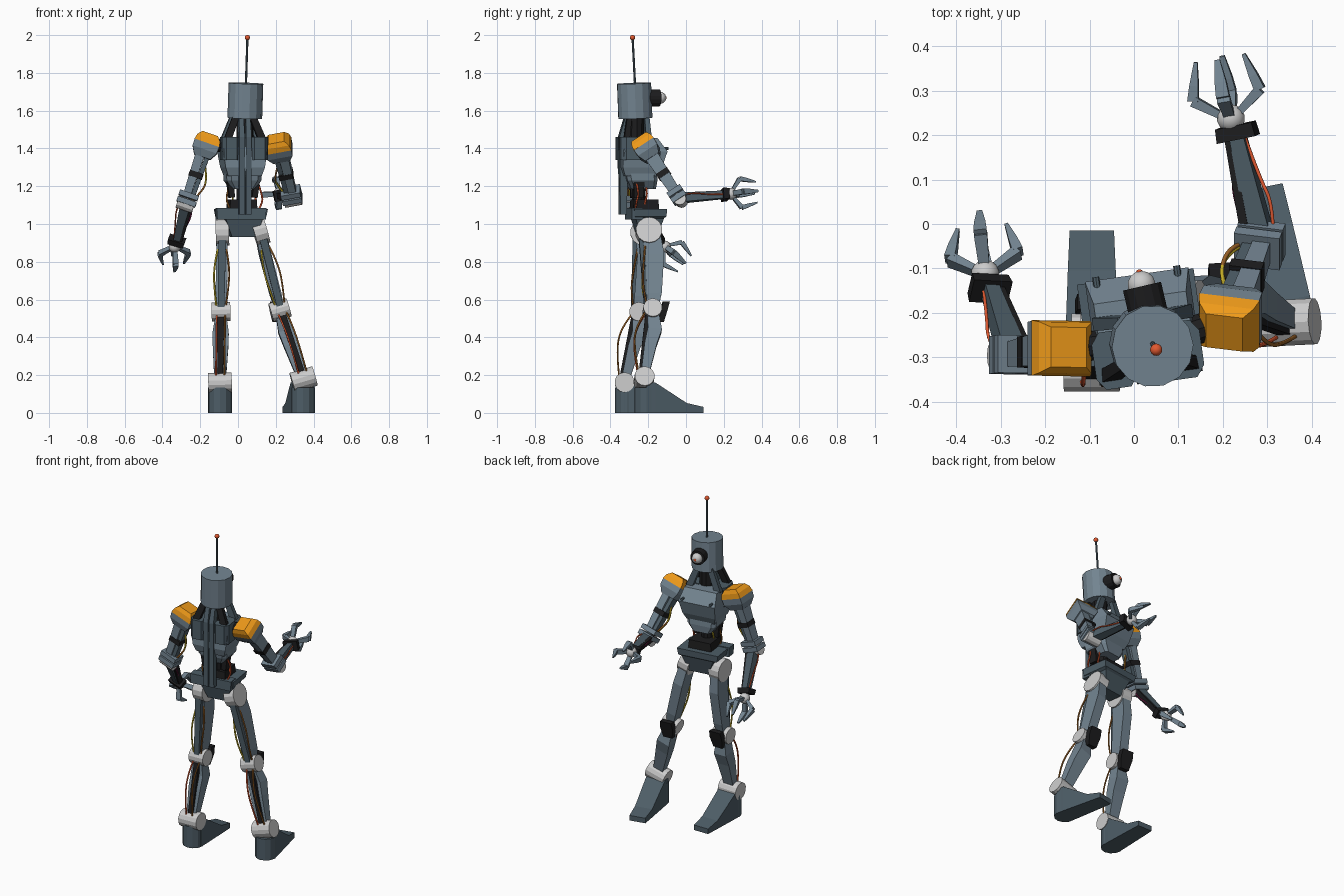
import bpy, bmesh, math
from mathutils import Vector as V, Matrix

if "Cube" in bpy.data.objects:
    bpy.data.objects.remove(bpy.data.objects["Cube"])


def material(name, col):
    m = bpy.data.materials.new(name)
    m.diffuse_color = (*col, 1)
    m.use_nodes = True
    m.node_tree.nodes["Principled BSDF"].inputs["Base Color"].default_value = m.diffuse_color
    return m


STEEL = material("steel", (0.17, 0.23, 0.28))
DARK = material("dark_steel", (0.075, 0.11, 0.135))
BLACK = material("black", (0.012, 0.012, 0.013))
WHITE = material("pale_joint", (0.62, 0.63, 0.62))
ORANGE = material("orange", (0.85, 0.32, 0.01))
RED = material("red", (0.75, 0.1, 0.03))
BROWN = material("cable_brown", (0.32, 0.12, 0.02))
YELLOW = material("cable_yellow", (0.6, 0.45, 0.02))
PINK = material("cable_pink", (0.25, 0.02, 0.1))


def finish(bm, name, mat):
    bmesh.ops.recalc_face_normals(bm, faces=bm.faces)
    me = bpy.data.meshes.new(name)
    bm.to_mesh(me)
    bm.free()
    me.materials.append(mat)
    ob = bpy.data.objects.new(name, me)
    bpy.context.collection.objects.link(ob)
    return ob


def loft(name, secs, mat, side=(1, 0, 0), axis=None, c=0.0):
    """Tapered bar through sections (centre, width, depth), corners cut by c."""
    ax = V(axis) if axis else V(secs[-1][0]) - V(secs[0][0])
    ax.normalize()
    x = V(side)
    x = (x - ax * x.dot(ax)).normalized()
    y = ax.cross(x)
    k = 1 - 2 * c
    shape = [(-1, -1), (1, -1), (1, 1), (-1, 1)] if c == 0 else [
        (-k, -1), (k, -1), (1, -k), (1, k), (k, 1), (-k, 1), (-1, k), (-1, -k)]
    bm = bmesh.new()
    rings = [[bm.verts.new(V(p) + x * (u * w / 2) + y * (v * d / 2)) for u, v in shape]
             for p, w, d in secs]
    n = len(shape)
    for a, b in zip(rings, rings[1:]):
        for i in range(n):
            bm.faces.new((a[i], a[(i + 1) % n], b[(i + 1) % n], b[i]))
    bm.faces.new(rings[0][::-1])
    bm.faces.new(rings[-1])
    return finish(bm, name, mat)


def cyl(name, p0, p1, r, mat, n=12, r2=None):
    p0, p1 = V(p0), V(p1)
    d = p1 - p0
    M = Matrix.Translation((p0 + p1) / 2) @ d.to_track_quat('Z', 'Y').to_matrix().to_4x4()
    bm = bmesh.new()
    bmesh.ops.create_cone(bm, cap_ends=True, segments=n, radius1=r,
                          radius2=r if r2 is None else r2, depth=d.length, matrix=M)
    return finish(bm, name, mat)


def ball(name, p, r, mat):
    bm = bmesh.new()
    bmesh.ops.create_uvsphere(bm, u_segments=14, v_segments=9, radius=r,
                              matrix=Matrix.Translation(p))
    for f in bm.faces:
        f.smooth = True
    return finish(bm, name, mat)


def cable(name, pts, mat, r=0.005):
    cu = bpy.data.curves.new(name, 'CURVE')
    cu.dimensions = '3D'
    cu.bevel_depth, cu.bevel_resolution, cu.resolution_u = r, 1, 5
    sp = cu.splines.new('NURBS')
    sp.points.add(len(pts) - 1)
    for q, p in zip(sp.points, pts):
        q.co = (*p, 1)
    sp.use_endpoint_u, sp.order_u = True, 3
    cu.materials.append(mat)
    bpy.context.collection.objects.link(bpy.data.objects.new(name, cu))


# torso frame is turned a little to the left
X = V((0.99, 0.14, 0))
Y = V((-0.14, 0.99, 0))
C = V((0.025, -0.25, 0))


def T(x, y, z):
    return C + X * x + Y * y + V((0, 0, z))


# head, eye, antenna
cyl("head", (0.036, -0.268, 1.56), (0.042, -0.275, 1.745), 0.092, STEEL, 14)
cyl("eye_housing", (0.032, -0.2, 1.668), (0.018, -0.14, 1.668), 0.045, BLACK, 14)
ball("eye", (0.017, -0.137, 1.668), 0.032, WHITE)
ball("pupil", (0.0125, -0.111, 1.668), 0.009, RED)
cyl("antenna", (0.042, -0.27, 1.74), (0.05, -0.283, 1.99), 0.006, DARK, 8)
ball("antenna_tip", (0.05, -0.283, 1.987), 0.014, RED)

# neck with splayed struts
cyl("neck_core", T(0.01, -0.02, 1.42), (0.036, -0.265, 1.57), 0.045, BLACK, 10)
for sx in (-1, 1):
    for sy in (-1, 1):
        loft("neck_strut", [(T(sx * 0.095, sy * 0.06 - 0.02, 1.44), 0.04, 0.03),
                            (T(sx * 0.04, sy * 0.045 - 0.01, 1.58), 0.035, 0.025)],
             BLACK if sy < 0 else DARK, X)

# chest, back plates, belly, spine
loft("chest", [(T(0, 0.0, 1.455), 0.21, 0.17), (T(0, 0.02, 1.385), 0.235, 0.235),
               (T(0, 0.005, 1.30), 0.21, 0.21), (T(0, 0.0, 1.255), 0.18, 0.17)],
     STEEL, X, (0, 0, 1))
for s in (-1, 1):
    loft("back_plate", [(T(s * 0.075, -0.045, 1.34), 0.095, 0.13),
                        (T(s * 0.075, -0.045, 1.46), 0.095, 0.13)], DARK, X, c=0.2)
    loft("spine_rail", [(T(s * 0.018, -0.085, 1.05), 0.03, 0.035),
                        (T(s * 0.018, -0.085, 1.46), 0.03, 0.045),
                        (T(s * 0.018, -0.055, 1.57), 0.024, 0.04)], DARK, X, (0, 0, 1))
    cyl("chest_stud", T(s * 0.092, 0.115, 1.40), T(s * 0.092, 0.145, 1.40), 0.008, DARK, 8)
    loft("waist_strut", [(T(s * 0.06, -0.01, 1.14), 0.03, 0.05),
                         (T(s * 0.075, -0.01, 1.25), 0.03, 0.06)], BLACK, X)
loft("belly", [(T(0, 0.02, 1.185), 0.12, 0.13), (T(0, 0.01, 1.23), 0.185, 0.16),
               (T(0, 0, 1.30), 0.19, 0.17)], STEEL, X, (0, 0, 1), 0.12)
cyl("waist_core", T(0, 0.0, 1.05), T(0, 0.0, 1.2), 0.035, BLACK, 10)
loft("waist_base", [(T(-0.0, 0.03, 1.06), 0.15, 0.14), (T(-0.0, 0.03, 1.13), 0.14, 0.13)], BLACK, X)

# pelvis
P = V((0.015, -0.205, 0))
loft("pelvis", [(P + V((0.012, 0, 0.93)), 0.13, 0.09), (P + V((0.008, 0, 1.03)), 0.20, 0.15),
                (P + V((0, 0, 1.04)), 0.25, 0.17), (P + V((0, 0, 1.08)), 0.265, 0.175)],
     DARK, X, (0, 0, 1))
loft("pelvis_back_plate", [(P + V((0, -0.07, 1.025)), 0.26, 0.06),
                           (P + V((0, -0.07, 1.085)), 0.265, 0.06)], DARK, X)


def finger(name, pts):
    a, b, c = pts
    side = (b - a).cross(c - a).normalized()
    loft(name + "_base", [(a, 0.024, 0.016), (b, 0.03, 0.024)], STEEL, side)
    loft(name + "_tip", [(b, 0.03, 0.024), (b.lerp(c, 0.4), 0.026, 0.02), (c, 0.012, 0.008)],
         STEEL, side)


def hand(pre, palm, d):
    palm, d = V(palm), V(d).normalized()
    sx = (V((1, 0, 0)) - d * d.x).normalized()
    up = sx.cross(d)
    ball(pre + "_palm", palm, 0.032, WHITE)
    for i in range(4):
        a = i * math.pi / 2 + 0.1
        r = sx * math.cos(a) + up * math.sin(a)
        finger(pre + "_finger", [palm + r * 0.02 + d * 0.01, palm + r * 0.077 + d * 0.053,
                                 palm + r * 0.055 + d * 0.138])


def arm(pre, s, S, E, W, palm, d):
    S, E, W = V(S), V(E), V(W)
    a = (E - S).normalized()
    out = (V((s, 0, 0)) - a * (s * a.x)).normalized()
    fwd = a.cross(out)
    f = (W - E).normalized()
    # shoulder cap: orange shell over grey collar
    loft(pre + "_shoulder_cap", [(S - a * 0.055, 0.085, 0.09), (S - a * 0.032, 0.125, 0.115),
                                 (S - a * 0.002, 0.14, 0.125)], ORANGE, out, a)
    loft(pre + "_shoulder_collar", [(S - a * 0.002, 0.138, 0.123), (S + a * 0.035, 0.135, 0.12),
                                    (S + a * 0.075, 0.09, 0.085)], STEEL, out, a)
    cyl(pre + "_shoulder_axle", T(s * 0.08, -0.01, 1.41), S, 0.035, BLACK, 10)
    # upper arm
    loft(pre + "_upper_arm", [(S + a * 0.06 + out * 0.015, 0.05, 0.075), (E - a * 0.03 + out * 0.01, 0.04, 0.055)],
         STEEL, out)
    loft(pre + "_upper_arm_inner", [(S + a * 0.06 - out * 0.025, 0.025, 0.05),
                                    (E - a * 0.03 - out * 0.022, 0.022, 0.04)], DARK, out)
    m = S.lerp(E, 0.55)
    loft(pre + "_arm_band", [(m - a * 0.015, 0.075, 0.07), (m + a * 0.015, 0.075, 0.07)], BLACK, out)
    # elbow plates and joint
    for k in (-0.042, -0.006):
        loft(pre + "_elbow_plate", [(E + a * k, 0.105, 0.085), (E + a * (k + 0.028), 0.105, 0.085)], STEEL, out)
    cyl(pre + "_elbow_joint", E + a * 0.022 - out * 0.045, E + a * 0.022 + out * 0.045, 0.034, WHITE)
    # forearm and wrist
    loft(pre + "_forearm", [(E + a * 0.01, 0.055, 0.05), (W, 0.032, 0.04)], DARK, out)
    loft(pre + "_forearm_bar", [(E - out * 0.03, 0.02, 0.04), (W - out * 0.02, 0.018, 0.03)], BLACK, out)
    loft(pre + "_wrist_cuff", [(W - f * 0.014, 0.09, 0.06), (W + f * 0.018, 0.085, 0.055)], BLACK, out)
    loft(pre + "_wrist_link", [(W, 0.04, 0.035), (V(palm), 0.025, 0.025)], DARK, out)
    hand(pre, palm, d)
    # arm cables
    for k, mt in ((0.4, YELLOW), (0.9, BROWN)):
        cable(pre + "_arm_cable", [S.lerp(E, 0.3) - out * 0.02, S.lerp(E, 0.55) - out * 0.065 + fwd * 0.02 * k,
                                   S.lerp(E, 0.8) - out * 0.06 - fwd * 0.03 * k, E - out * 0.02], mt)
    for k, mt in ((-1, PINK), (1, RED)):
        cable(pre + "_forearm_cable", [E + out * 0.03 * k, E.lerp(W, 0.3) + out * 0.045 * k - fwd * 0.02,
                                       E.lerp(W, 0.6) + out * 0.03 * k, W + out * 0.015 * k], mt, 0.004)


arm("right", 1, (0.215, -0.215, 1.41), (0.285, -0.04, 1.145), (0.232, 0.205, 1.155),
    (0.218, 0.238, 1.16), (-0.18, 0.97, 0.06))
arm("left", -1, (-0.165, -0.28, 1.425), (-0.27, -0.295, 1.125), (-0.325, -0.145, 0.91),
    (-0.335, -0.112, 0.88), (-0.05, 0.75, -0.65))


def leg(pre, H, K, A, axis, yaw):
    H, K, A, ax = V(H), V(K), V(A), V(axis).normalized()
    fw = V((math.sin(yaw), math.cos(yaw), 0))
    sd = V((fw.y, -fw.x, 0))
    for nm, p, r, w in (("hip", H, 0.07, 0.07), ("knee", K, 0.05, 0.10), ("ankle", A, 0.053, 0.125)):
        cyl(f"{pre}_{nm}_joint", p - ax * w / 2, p + ax * w / 2, r, WHITE, 14)
    # thigh and shin
    m = fw * 0.025
    loft(pre + "_thigh", [(H + m * 0.3, 0.055, 0.10), (H.lerp(K, 0.3) + m, 0.062, 0.10),
                          (H.lerp(K, 0.8) + m * 0.5, 0.06, 0.08), (K, 0.045, 0.06)], STEEL, ax, K - H)
    loft(pre + "_thigh_back", [(H.lerp(K, 0.1) - m, 0.04, 0.06), (K - m, 0.035, 0.035)], DARK, ax)
    loft(pre + "_shin", [(K, 0.05, 0.06), (K.lerp(A, 0.3) + m, 0.085, 0.075),
                         (K.lerp(A, 0.5) + m * 0.5, 0.082, 0.065), (A, 0.06, 0.04)], STEEL, ax, A - K)
    loft(pre + "_shin_back", [(K - m * 0.8, 0.035, 0.03), (A - m * 0.8, 0.03, 0.025)], BLACK, ax)
    # knee pad
    up = V((0, 0, 1))
    loft(pre + "_knee_pad", [(K + fw * 0.045 - up * 0.065, 0.06, 0.03), (K + fw * 0.062, 0.085, 0.035),
                             (K + fw * 0.075 + up * 0.045, 0.075, 0.035)], BLACK, ax, up)
    # foot: heel cup and wedge with flat toe
    G = V((A.x, A.y, 0))
    cyl(pre + "_heel", G + fw * 0.012, G + fw * 0.012 + up * 0.135, 0.063, DARK, 12)
    loft(pre + "_foot", [(G + fw * t + up * h / 2, w, h) for t, h, w in
                         ((0.0, 0.165, 0.12), (0.05, 0.16, 0.12), (0.22, 0.052, 0.108), (0.31, 0.032, 0.10))],
         DARK, sd, fw)
    # leg cables
    for k, mt in ((-1, YELLOW), (1, BROWN)):
        o = ax * 0.022 * k
        cable(pre + "_thigh_cable", [H.lerp(K, 0.2) - m + o, H.lerp(K, 0.45) - m * 1.6 + o * 2,
                                     H.lerp(K, 0.75) - m * 2 + o * 1.6, K - m + o], mt)
        cable(pre + "_shin_cable", [K - m + o, K.lerp(A, 0.2) - m * 3 + o,
                                    K.lerp(A, 0.55) - m * 3.2 + o, A - m + o], RED if k < 0 else mt)


leg("right", (0.118, -0.197, 0.96), (0.222, -0.178, 0.545), (0.347, -0.222, 0.178), (0.96, 0.05, 0.28), -0.2)
leg("left", (-0.083, -0.225, 0.955), (-0.09, -0.25, 0.535), (-0.095, -0.325, 0.16), (1, 0, 0.03), 0.0)

# waist cables
for x, b, mt in ((-0.06, -0.02, BROWN), (-0.035, 0.01, YELLOW), (0.05, 0.02, RED), (0.07, -0.03, RED)):
    cable("waist_cable", [T(x, b, 1.24), T(x * 1.4, b + 0.02, 1.17), T(x * 1.5, b, 1.11), T(x, b, 1.06)], mt)
